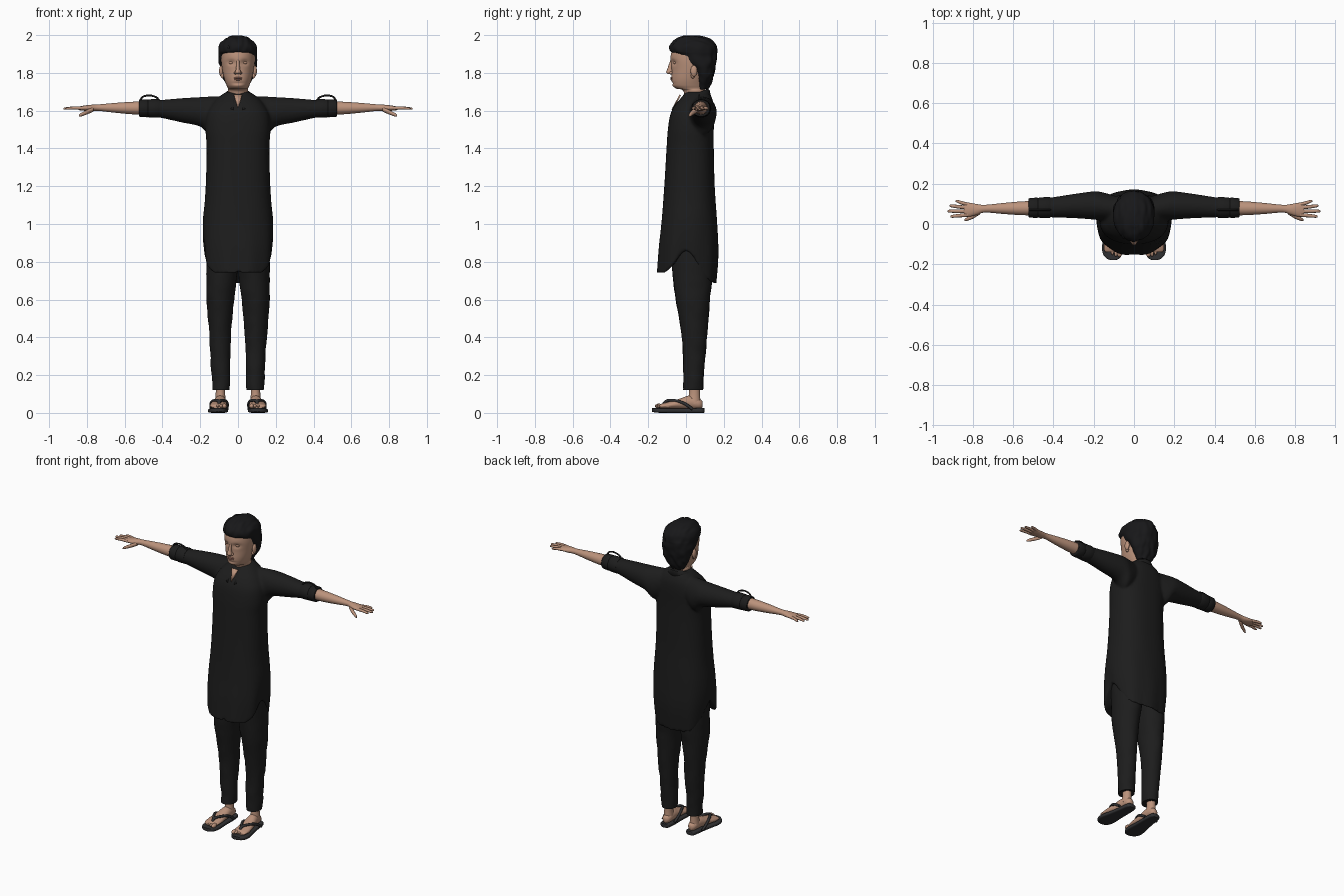
import bpy, bmesh, math
from mathutils import Vector, Matrix, noise

if "Cube" in bpy.data.objects:
    bpy.data.objects.remove(bpy.data.objects["Cube"])


def material(name, r, g, b):
    m = bpy.data.materials.new(name)
    m.use_nodes = True
    m.diffuse_color = (r, g, b, 1)
    bsdf = m.node_tree.nodes["Principled BSDF"]
    bsdf.inputs["Base Color"].default_value = (r, g, b, 1)
    bsdf.inputs["Roughness"].default_value = 0.8
    return m


CLOTH = material("black cloth", 0.012, 0.012, 0.012)
HAIR = material("black hair", 0.009, 0.009, 0.01)
SKIN = material("skin", 0.5, 0.29, 0.2)
LIPS = material("lips", 0.42, 0.2, 0.15)
SANDAL = material("sandal rubber", 0.03, 0.03, 0.032)


def smooth_rings(rings, steps):
    """Catmull-Rom interpolation between cross-sections."""
    out = []
    for i in range(len(rings) - 1):
        a, b, c, d = (rings[max(0, min(len(rings) - 1, i + k))] for k in (-1, 0, 1, 2))
        for j in range(steps):
            t = j / steps
            out.append([q + t / 2 * (r - p + t * (2 * p - 5 * q + 4 * r - s + t * (3 * (q - r) + s - p)))
                        for p, q, r, s in zip(a, b, c, d)])
    return out + [list(rings[-1])]


def loft(bm, rings, axis="z", power=2, sides=32, steps=4, warp=None):
    """Skin rings (position, centre, centre, radius, radius) along an axis."""
    def place(t, u, v):
        p = Vector({"x": (t, u, v), "y": (u, t, v), "z": (u, v, t)}[axis])
        return bm.verts.new(warp(p) if warp else p)

    def se(w):
        return math.copysign(abs(w) ** (2 / power), w)

    rings = smooth_rings(rings, steps)
    rows = []
    for t, cu, cv, ru, rv in rings:
        angles = [math.tau * k / sides for k in range(sides)]
        rows.append([place(t, cu + ru * se(math.cos(a)), cv + rv * se(math.sin(a))) for a in angles])
    for lo, hi in zip(rows, rows[1:]):
        for k in range(sides):
            n = (k + 1) % sides
            bm.faces.new((lo[k], lo[n], hi[n], hi[k]))
    for row, ring in ((rows[0], rings[0]), (rows[-1], rings[-1])):
        tip = place(*ring[:3])
        for k in range(sides):
            bm.faces.new((row[k], row[(k + 1) % sides], tip))


def span(z, front, back, half):
    return (z, 0, (front + back) / 2, half, (back - front) / 2)


def blob(bm, centre, radii):
    m = Matrix.Translation(centre) @ Matrix.Diagonal((*radii, 1))
    bmesh.ops.create_uvsphere(bm, u_segments=16, v_segments=10, radius=1, matrix=m)


def finish(bm, name, mat, side=1, angle=60):
    bmesh.ops.scale(bm, vec=(side, 1, 1), verts=bm.verts)
    bmesh.ops.recalc_face_normals(bm, faces=bm.faces)
    mesh = bpy.data.meshes.new(name)
    bm.to_mesh(mesh)
    bm.free()
    mesh.materials.append(mat)
    ob = bpy.data.objects.new(name, mesh)
    bpy.context.collection.objects.link(ob)
    bpy.ops.object.select_all(action="DESELECT")
    ob.select_set(True)
    bpy.context.view_layer.objects.active = ob
    bpy.ops.object.shade_smooth_by_angle(angle=math.radians(angle))
    return ob


def cord(name, points, radius, mat, side):
    cu = bpy.data.curves.new(name, "CURVE")
    cu.dimensions = "3D"
    cu.bevel_depth = radius
    cu.bevel_resolution = 2
    cu.use_fill_caps = True
    sp = cu.splines.new("BEZIER")
    sp.bezier_points.add(len(points) - 1)
    for bp, (x, y, z) in zip(sp.bezier_points, points):
        bp.co = (x * side, y, z)
        bp.handle_left_type = bp.handle_right_type = "AUTO"
    cu.materials.append(mat)
    bpy.context.collection.objects.link(bpy.data.objects.new(name, cu))


# Tunic: curved hem rising at the side slits, with soft vertical folds
def hem(p):
    x, y = p.x / 0.18, (p.y - 0.005) / 0.16
    r = math.hypot(x, y)
    if p.z > 1.1:
        return p
    if r < 0.1:
        return Vector((p.x, p.y, 0.85))
    t = (1.1 - p.z) / 0.4
    edge = 0.71 - 0.03 * y / r + 0.15 * (abs(x) / r) ** 8
    fold = 1 + 0.018 * t * math.sin(9 * math.atan2(y, x))
    return Vector((p.x * fold, p.y * fold, 1.1 - t * (1.1 - edge)))


bm = bmesh.new()
loft(bm, [span(0.7, -.155, .158, .176), span(.85, -.145, .17, .185), span(1, -.13, .165, .184),
          span(1.2, -.115, .152, .171), span(1.4, -.103, .147, .166), span(1.5, -.096, .147, .172),
          span(1.58, -.083, .15, .165), span(1.63, -.058, .148, .14), span(1.66, -.033, .14, .115),
          span(1.685, -.012, .128, .085), span(1.7, 0, .11, .06)], power=2.4, sides=64, steps=6, warp=hem)
for s in (1, -1):
    loft(bm, [(s * x, *r) for x, *r in (
        (.08, .075, 1.59, .06, .085), (.15, .086, 1.573, .07, .102), (.2, .092, 1.594, .07, .078),
        (.3, .089, 1.602, .06, .064), (.42, .082, 1.61, .049, .046), (.5, .08, 1.612, .045, .042))], "x")
tunic = finish(bm, "tunic", CLOTH)
rem = tunic.modifiers.new("Weld", "REMESH")
rem.mode = "VOXEL"
rem.voxel_size = 0.008
rem.use_smooth_shade = True
relax = tunic.modifiers.new("Relax", "SMOOTH")
relax.factor = 0.5
relax.iterations = 5

# Collar: a folded band, open at the front, with pointed leaves
bm = bmesh.new()
rows = []
for k in range(41):
    a = math.radians(-164 + 328 * k / 40)
    back = (1 + math.cos(a)) / 2
    top, point = 1.66 + 0.055 * back, (1 - back) ** 4
    rows.append([bm.verts.new((rx * math.sin(a), 0.042 + ry * math.cos(a), z)) for rx, ry, z in (
        (.066, .068, 1.64), (.069, .073, top), (.078, .083, top - .006),
        (.1 - .012 * point, .092 + .032 * (1 - back), top - .045 - .01 * point))])
for p, q in zip(rows, rows[1:]):
    for i in range(3):
        bm.faces.new((p[i], q[i], q[i + 1], p[i + 1]))
collar = finish(bm, "collar", CLOTH, angle=40)
collar.modifiers.new("Thickness", "SOLIDIFY").thickness = 0.006

# Skin showing in the neck opening
bm = bmesh.new()
bm.faces.new([bm.verts.new(c) for c in ((-.022, -.034, 1.685), (.022, -.034, 1.685), (0, -.072, 1.615))])
opening = finish(bm, "neck_opening", SKIN)
opening.modifiers.new("Thickness", "SOLIDIFY").thickness = 0.008


# Head and neck with eye sockets and brow pressed into the face
def face(p):
    if p.y < 0:
        for s in (1, -1):
            d = ((p.x - s * .036) / .02) ** 2 + ((p.z - 1.855) / .014) ** 2
            p.y += .011 * math.exp(-d)
        p.y += .006 * math.exp(-((p.z - 1.745) / .008) ** 2 - (p.x / .03) ** 2)
    return p


bm = bmesh.new()
loft(bm, [span(1.6, -.005, .1, .052), span(1.7, -.012, .1, .053), span(1.717, -.052, .102, .053),
          span(1.735, -.073, .106, .061), span(1.77, -.077, .115, .073), span(1.82, -.076, .135, .084),
          span(1.875, -.082, .145, .09), span(1.92, -.073, .145, .088), span(1.96, -.04, .125, .07),
          span(1.98, .0, .09, .03)], sides=64, steps=8, warp=face)
finish(bm, "head", SKIN)

bm = bmesh.new()
loft(bm, [(1.875, 0, -.074, .007, .006), (1.85, 0, -.079, .008, .01), (1.82, 0, -.085, .011, .014),
          (1.803, 0, -.086, .016, .019), (1.793, 0, -.08, .014, .015)], sides=16)
for s in (1, -1):
    blob(bm, (s * .013, -.079, 1.8), (.009, .011, .008))
    blob(bm, (s * .034, -.05, 1.854), (.016, .016, .01))
finish(bm, "nose_and_eyelids", SKIN)

bm = bmesh.new()
blob(bm, (0, -.074, 1.773), (.023, .01, .005))
blob(bm, (0, -.073, 1.765), (.02, .01, .005))
finish(bm, "lips", LIPS)


# Hair: a cap swept into uneven strands, with loose tufts on top
def strands(p):
    out = p - Vector((0, .045, 1.86))
    n = noise.noise(Vector((p.x * 45, p.y * 14, p.z * 22)))
    return p + out.normalized() * 0.008 * n


bm = bmesh.new()
loft(bm, [span(1.715, .06, .118, .045), span(1.76, .05, .138, .073), span(1.8, .04, .15, .088),
          span(1.85, -.015, .161, .099), span(1.895, -.055, .164, .103), span(1.915, -.082, .164, .103),
          span(1.95, -.082, .155, .096), span(1.98, -.055, .125, .07), span(1.996, -.015, .07, .03)],
     sides=64, steps=8, warp=strands)
for k in range(22):
    a = k * 2.4
    r = math.sqrt(k / 22)
    x, y, z = .08 * r * math.cos(a), .025 + .09 * r * math.sin(a), 1.986 - .045 * r * r
    loft(bm, [(y - .03, x, z - .012, .009, .005), (y, x * 1.05, z, .012, .009),
              (y + .03, x * 1.15, z - .004, .002, .002)], "y", sides=8, steps=3)
finish(bm, "hair", HAIR)

# Trousers
bm = bmesh.new()
for s in (1, -1):
    loft(bm, [(z, s * x, *r) for z, x, *r in (
        (.122, .09, .038, .046, .052), (.2, .09, .04, .049, .054), (.4, .095, .045, .057, .066),
        (.6, .094, .036, .073, .09), (.72, .086, .035, .081, .104), (.9, .08, .03, .084, .11))],
        steps=10, warp=lambda p: p + Vector((1, 1, 0)) * .004 * noise.noise(p * 14))
finish(bm, "trousers", CLOTH)

for side, label in ((1, "left"), (-1, "right")):
    # Rolled cuff in two layers, with its tab
    bm = bmesh.new()
    loft(bm, [(.415, .082, 1.612, .047, .044), (.42, .082, 1.612, .052, .049), (.47, .081, 1.612, .05, .048),
              (.476, .081, 1.612, .046, .044), (.48, .081, 1.612, .05, .047), (.518, .08, 1.613, .048, .046),
              (.523, .08, 1.613, .043, .041)], "x", steps=2)
    finish(bm, label + "_cuff", CLOTH, side)
    cord(label + "_cuff_tab", [(.415, .07, 1.652), (.435, .07, 1.672), (.5, .07, 1.675), (.518, .07, 1.656)],
         .005, CLOTH, side)

    # Forearm, palm, fingers and thumb
    bm = bmesh.new()
    loft(bm, [(.47, .079, 1.614, .036, .036), (.56, .078, 1.614, .034, .033), (.65, .077, 1.615, .027, .026),
              (.74, .076, 1.616, .019, .017), (.78, .072, 1.614, .027, .017), (.82, .071, 1.613, .035, .013),
              (.845, .071, 1.612, .031, .009)], "x")
    for base, tip, reach in ((.045, .038, .912), (.063, .064, .925), (.081, .09, .915), (.097, .113, .886)):
        loft(bm, [(.825, base, 1.613, .009, .009), ((.825 + reach) / 2, (base + tip) / 2, 1.614, .009, .008),
                  (reach - .008, tip, 1.611, .007, .006), (reach, tip, 1.61, .003, .003)], "x", sides=12)
    loft(bm, [(.765, .062, 1.608, .014, .013), (.8, .038, 1.592, .012, .012),
              (.832, .023, 1.578, .008, .009), (.842, .019, 1.573, .003, .004)], "x", sides=12)
    finish(bm, label + "_forearm_and_hand", SKIN, side)

    # Ear
    bm = bmesh.new()
    blob(bm, (.089, .042, 1.81), (.011, .018, .03))
    blob(bm, (.083, .036, 1.785), (.009, .011, .014))
    finish(bm, label + "_ear", SKIN, side)

    # Bare foot with toes
    bm = bmesh.new()
    loft(bm, [(.16, .092, .045, .026, .03), (.1, .093, .045, .025, .029), (.05, .093, .042, .03, .036)])
    loft(bm, [(.088, .092, .045, .012, .016), (.07, .092, .048, .026, .027), (.02, .094, .056, .032, .036),
              (-.03, .099, .048, .038, .028), (-.08, .103, .041, .045, .02), (-.125, .105, .036, .044, .014),
              (-.14, .105, .034, .036, .009)], "y")
    for k in range(5):
        size = .013 if k == 0 else .0095 - .0006 * k
        blob(bm, (.072 + .0175 * k, -.143 + .0028 * k * k, .036), (size, .022, size))
    finish(bm, label + "_foot", SKIN, side)

    # Sandal sole and thong straps
    bm = bmesh.new()
    loft(bm, [(.097, .092, .013, .012, .012), (.085, .092, .013, .031, .013), (.03, .094, .012, .038, .012),
              (-.04, .1, .012, .044, .012), (-.11, .106, .012, .053, .012), (-.15, .106, .013, .047, .012),
              (-.172, .104, .015, .03, .011), (-.179, .103, .016, .012, .01)], "y", power=4)
    finish(bm, label + "_sandal_sole", SANDAL, side, 40)
    for name, m in (("inner", 1), ("outer", -1)):
        path = [(0, -.122, .03), (0, -.112, .056), (.027, -.06, .065), (.043, -.01, .05), (.042, .035, .02)]
        cord(label + "_sandal_strap_" + name, [(.1 - m * x, y, z) for x, y, z in path], .008, SANDAL, side)
